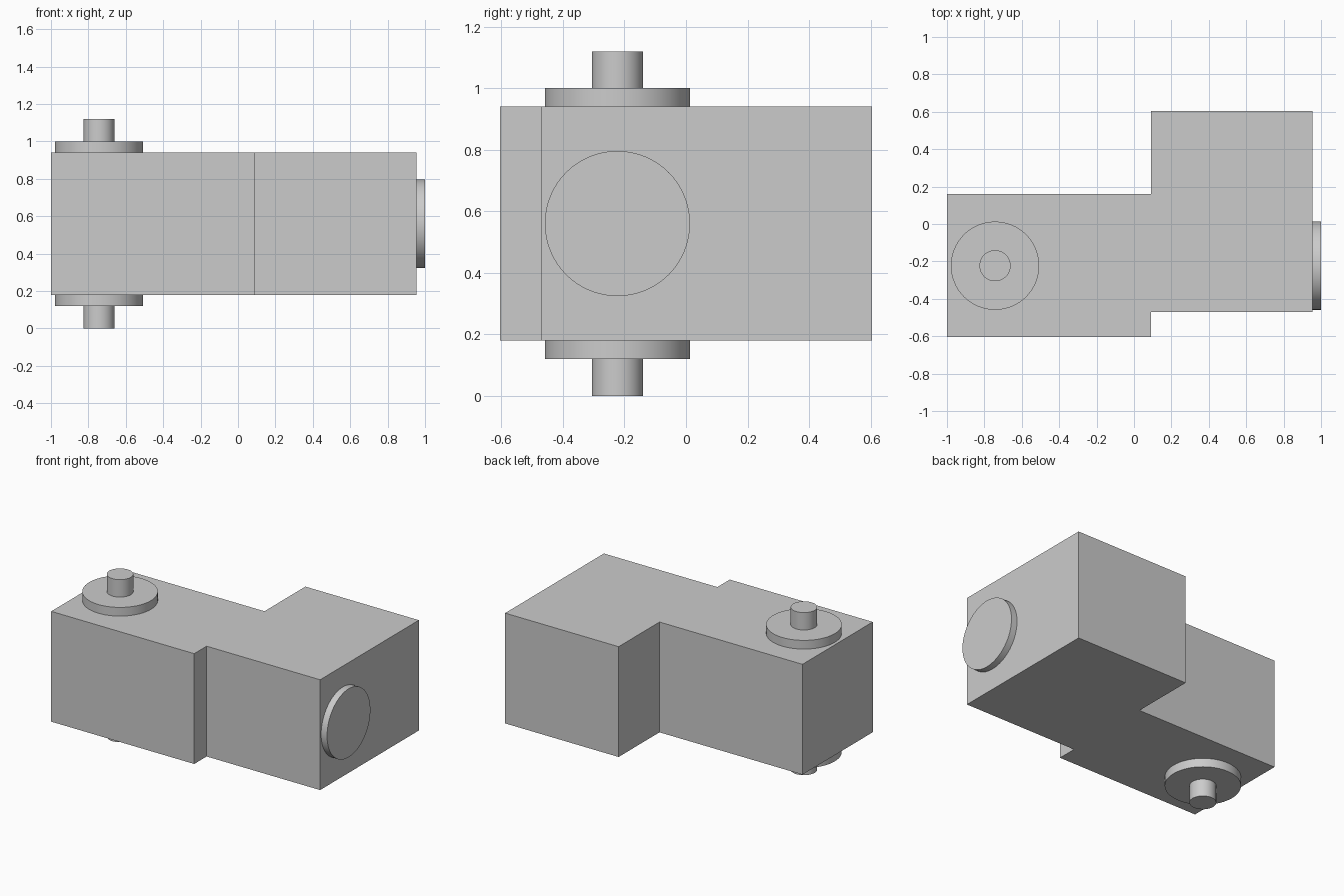
import bpy
import bmesh
from math import radians

cube = bpy.data.objects.get("Cube")
if cube:
    bpy.data.objects.remove(cube, do_unlink=True)

grey = bpy.data.materials.new("plain grey")
grey.use_nodes = True
colour = (0.6, 0.6, 0.6, 1)
grey.diffuse_color = colour
grey.node_tree.nodes["Principled BSDF"].inputs["Base Color"].default_value = colour

BOTTOM, TOP = 0.18, 0.94
MIDDLE = (BOTTOM + TOP) / 2
AXIS_X, AXIS_Y = -0.743, -0.223


def housing(name, outline):
    """Extrude a plan outline from the bottom to the top of the body."""
    mesh = bpy.data.meshes.new(name)
    bm = bmesh.new()
    base = bm.faces.new([bm.verts.new((x, y, BOTTOM)) for x, y in outline])
    top = bmesh.ops.extrude_face_region(bm, geom=[base])["geom"]
    moved = [v for v in top if isinstance(v, bmesh.types.BMVert)]
    bmesh.ops.translate(bm, verts=moved, vec=(0, 0, TOP - BOTTOM))
    bmesh.ops.recalc_face_normals(bm, faces=bm.faces)
    bm.to_mesh(mesh)
    bm.free()
    obj = bpy.data.objects.new(name, mesh)
    bpy.context.collection.objects.link(obj)
    obj.data.materials.append(grey)


def disc(name, radius, depth, location, rotation=(0, 0, 0)):
    """Add a smooth-sided cylinder."""
    bpy.ops.mesh.primitive_cylinder_add(
        vertices=64, radius=radius, depth=depth, location=location, rotation=rotation)
    obj = bpy.context.object
    obj.name = name
    obj.data.materials.append(grey)
    bpy.ops.object.shade_smooth_by_angle(angle=radians(30))


# Stepped body: narrow block on the right, offset wide block on the left
housing("body", [(-1, -0.605), (0.09, -0.605), (0.09, -0.47), (0.955, -0.47),
                 (0.955, 0.605), (0.09, 0.605), (0.09, 0.16), (-1, 0.16)])

# Flange and shaft stub above and below the narrow block
for side, sign in (("upper", 1), ("lower", -1)):
    disc(side + "_flange", 0.236, 0.06, (AXIS_X, AXIS_Y, MIDDLE + sign * 0.41))
    disc(side + "_shaft", 0.083, 0.12, (AXIS_X, AXIS_Y, MIDDLE + sign * 0.5))

# Round end plate on the left end
disc("end_plate", 0.236, 0.045, (0.9775, AXIS_Y, MIDDLE), (0, radians(90), 0))
